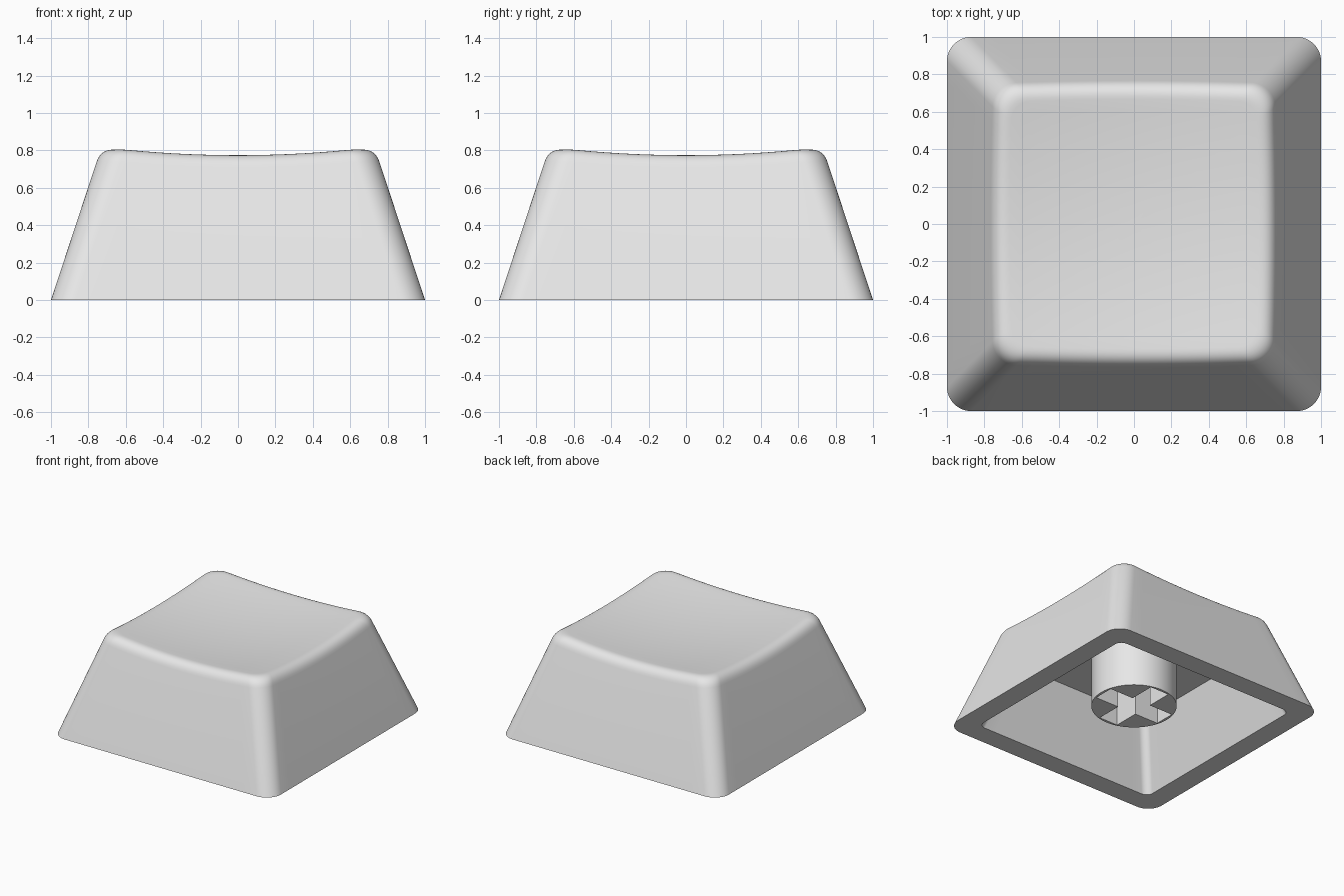
import bpy, bmesh, math

if "Cube" in bpy.data.objects:
    bpy.data.objects.remove(bpy.data.objects["Cube"])

TAPER = 0.33          # inward lean of the walls per unit of height
CEILING = 0.535       # height of the hollow's flat ceiling
STEM_BOTTOM = 0.11

grey = bpy.data.materials.new("light_grey_plastic")
grey.diffuse_color = (0.8, 0.8, 0.8, 1)
grey.use_nodes = True
grey.node_tree.nodes["Principled BSDF"].inputs["Base Color"].default_value = grey.diffuse_color


def rounded_square(h, r, corner=12, side=16):
    """Points around a rounded square of half-size h, with evenly split sides."""
    pts = []
    for q in range(4):
        a0 = q * math.pi / 2
        c, s = math.cos(a0), math.sin(a0)
        local = [(h, -(h - r) + 2 * (h - r) * i / side) for i in range(side)]
        for i in range(corner):
            a = math.pi / 2 * i / corner
            local.append((h - r + r * math.cos(a), h - r + r * math.sin(a)))
        pts += [(x * c - y * s, x * s + y * c) for x, y in local]
    return pts


def dish(x, y):
    """Height of the bowl-shaped top."""
    return 0.735 + 0.086 * (x * x + y * y)


def finish(obj, angle):
    obj.data.materials.clear()
    obj.data.materials.append(grey)
    bpy.ops.object.select_all(action='DESELECT')
    obj.select_set(True)
    bpy.context.view_layer.objects.active = obj
    bpy.ops.object.shade_smooth_by_angle(angle=math.radians(angle))


def keycap_shell():
    R = 0.13
    n = len(rounded_square(1, R))
    sharp, low, high = [], [], []
    for i in range(n):
        # where the leaning wall would meet the dish
        z = 0.78
        for _ in range(8):
            x, y = rounded_square(1 - TAPER * z, R)[i]
            z = dish(x, y)
        h = 1 - TAPER * z
        sharp.append((x, y, z))
        zl = z - 0.075
        low.append((*rounded_square(1 - TAPER * zl, R)[i], zl))
        x, y = rounded_square(h - 0.075, R - 0.03)[i]
        high.append((x, y, dish(x, y)))

    # hollow, from the ceiling down to the opening, then the outer wall
    rings = [[(x, y, CEILING) for x, y in rounded_square(0.83 - TAPER * CEILING, 0.06)],
             [(x, y, 0) for x, y in rounded_square(0.83, 0.06)],
             [(x, y, 0) for x, y in rounded_square(1, R)]]
    # rounded shoulder
    for k in range(9):
        t = k / 8
        a, b, c = (1 - t) ** 2, 2 * t * (1 - t), t * t
        rings.append([tuple(a * p + b * q + c * s for p, q, s in zip(*pts))
                      for pts in zip(low, sharp, high)])
    # dished top
    for k in range(1, 12):
        f = 1 - k / 12
        rings.append([(x * f, y * f, dish(x * f, y * f)) for x, y, _ in high])

    bm = bmesh.new()
    loops = [[bm.verts.new(p) for p in ring] for ring in rings]
    for a, b in zip(loops, loops[1:]):
        for i in range(n):
            j = (i + 1) % n
            bm.faces.new((a[i], a[j], b[j], b[i]))
    centre = bm.verts.new((0, 0, dish(0, 0)))
    for i in range(n):
        bm.faces.new((loops[-1][i], loops[-1][(i + 1) % n], centre))
    bm.faces.new(loops[0])
    bmesh.ops.recalc_face_normals(bm, faces=bm.faces)
    me = bpy.data.meshes.new("keycap_shell")
    bm.to_mesh(me)
    bm.free()
    obj = bpy.data.objects.new("keycap_shell", me)
    bpy.context.collection.objects.link(obj)
    finish(obj, 40)


def stem():
    top = CEILING + 0.02
    half = (top - STEM_BOTTOM) / 2
    L, w = 0.3, 0.085
    circle = [(0.322 * math.cos(math.tau * i / 64), 0.322 * math.sin(math.tau * i / 64))
              for i in range(64)]
    # cross-shaped socket outline, one quarter repeated
    cross = []
    for q in range(4):
        c, s = round(math.cos(q * math.pi / 2)), round(math.sin(q * math.pi / 2))
        cross += [(x * c - y * s, x * s + y * c) for x, y in ((L, -w), (L, w), (w, w))]

    cu = bpy.data.curves.new("stem", 'CURVE')
    cu.dimensions = '2D'
    cu.fill_mode = 'BOTH'
    cu.extrude = half
    for outline in (circle, cross):
        sp = cu.splines.new('POLY')
        sp.points.add(len(outline) - 1)
        for p, (x, y) in zip(sp.points, outline):
            p.co = (x, y, 0, 1)
        sp.use_cyclic_u = True
    obj = bpy.data.objects.new("stem", cu)
    bpy.context.collection.objects.link(obj)
    obj.location.z = STEM_BOTTOM + half
    bpy.ops.object.select_all(action='DESELECT')
    obj.select_set(True)
    bpy.context.view_layer.objects.active = obj
    bpy.ops.object.convert(target='MESH')
    obj = bpy.context.view_layer.objects.active
    bm = bmesh.new()
    bm.from_mesh(obj.data)
    bmesh.ops.remove_doubles(bm, verts=bm.verts, dist=0.0005)
    bmesh.ops.recalc_face_normals(bm, faces=bm.faces)
    bm.to_mesh(obj.data)
    bm.free()
    finish(obj, 30)


keycap_shell()
stem()
